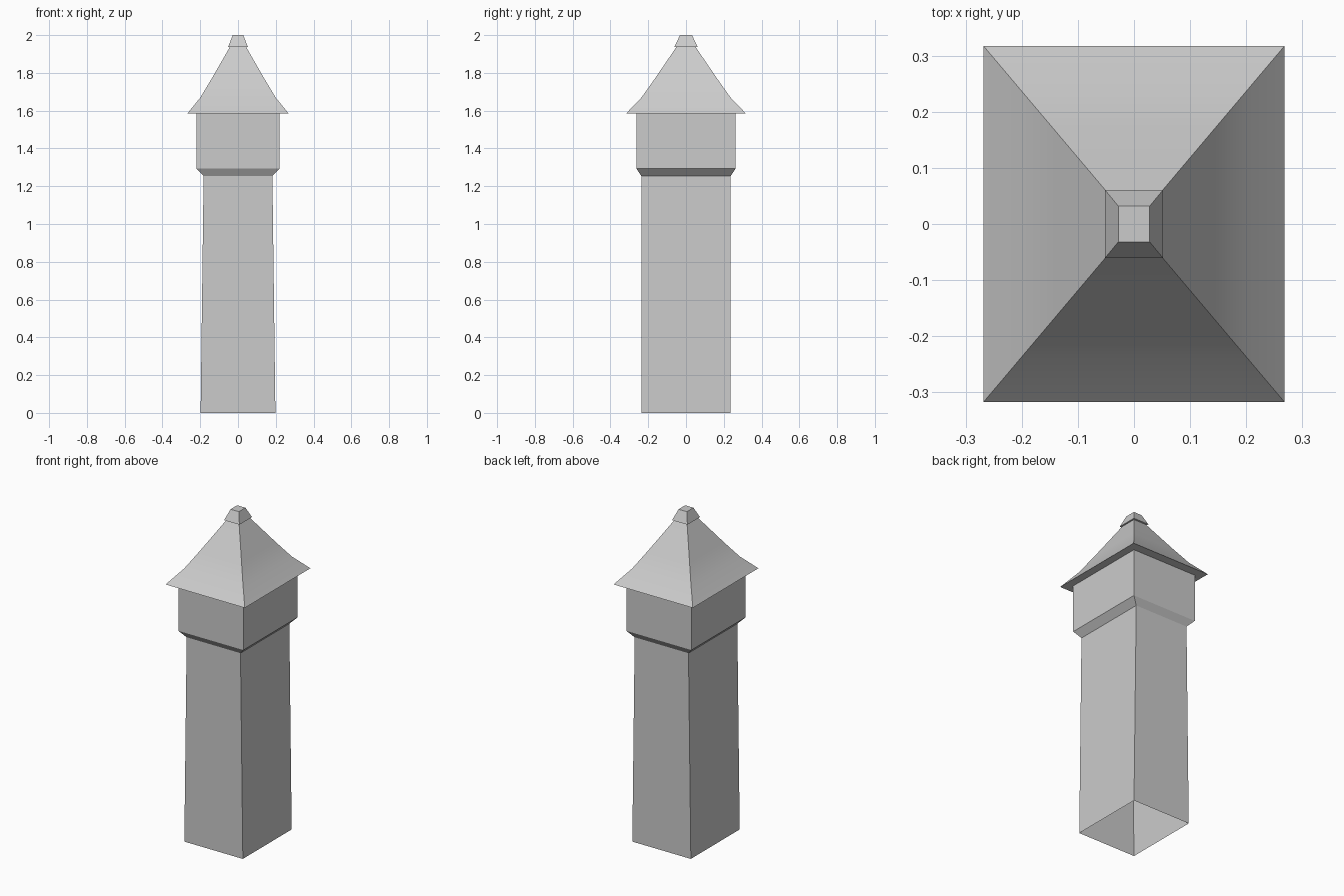
import bpy, bmesh, math

cube = bpy.data.objects.get("Cube")
if cube:
    bpy.data.objects.remove(cube, do_unlink=True)

stone = bpy.data.materials.new("grey_stone")
stone.use_nodes = True
grey = (0.6, 0.6, 0.6, 1)
stone.diffuse_color = grey
stone.node_tree.nodes["Principled BSDF"].inputs["Base Color"].default_value = grey


def rect_loft(name, profile, cap_top=False, smooth=False):
    """Skin rectangular rings given as (half width, half depth, height)."""
    bm = bmesh.new()
    rings = [[bm.verts.new((sx * hx, sy * hy, z))
              for sx, sy in ((-1, -1), (1, -1), (1, 1), (-1, 1))]
             for hx, hy, z in profile]
    for low, high in zip(rings, rings[1:]):
        for i in range(4):
            j = (i + 1) % 4
            bm.faces.new((low[i], low[j], high[j], high[i]))
    if cap_top:
        bm.faces.new(rings[-1])
    mesh = bpy.data.meshes.new(name)
    bm.to_mesh(mesh)
    bm.free()
    mesh.materials.append(stone)
    obj = bpy.data.objects.new(name, mesh)
    bpy.context.collection.objects.link(obj)
    if smooth:
        bpy.ops.object.select_all(action="DESELECT")
        obj.select_set(True)
        bpy.context.view_layer.objects.active = obj
        bpy.ops.object.shade_smooth_by_angle(angle=math.radians(30))
    return obj


# Shaft, tapered in width only and open underneath
rect_loft("shaft", [(0.198, 0.236, 0), (0.182, 0.236, 1.254)])

# Flared corbel and the wider upper storey
rect_loft("corbel", [(0.182, 0.236, 1.254), (0.22, 0.262, 1.293)])
rect_loft("upper_storey", [(0.22, 0.262, 1.293), (0.22, 0.262, 1.585)])

# Concave hipped roof with a flat soffit
depth = 1.183
curve = [(0.268, 1.585), (0.199, 1.67), (0.142, 1.765), (0.043, 1.937)]
rect_loft("roof", [(0.22, 0.262, 1.585)] + [(w, w * depth, z) for w, z in curve],
          smooth=True)

# Small tapered finial block, slightly overhanging the roof top
rect_loft("finial", [(0.043, 0.051, 1.937), (0.052, 0.061, 1.938), (0.028, 0.032, 2.0)],
          cap_top=True)
